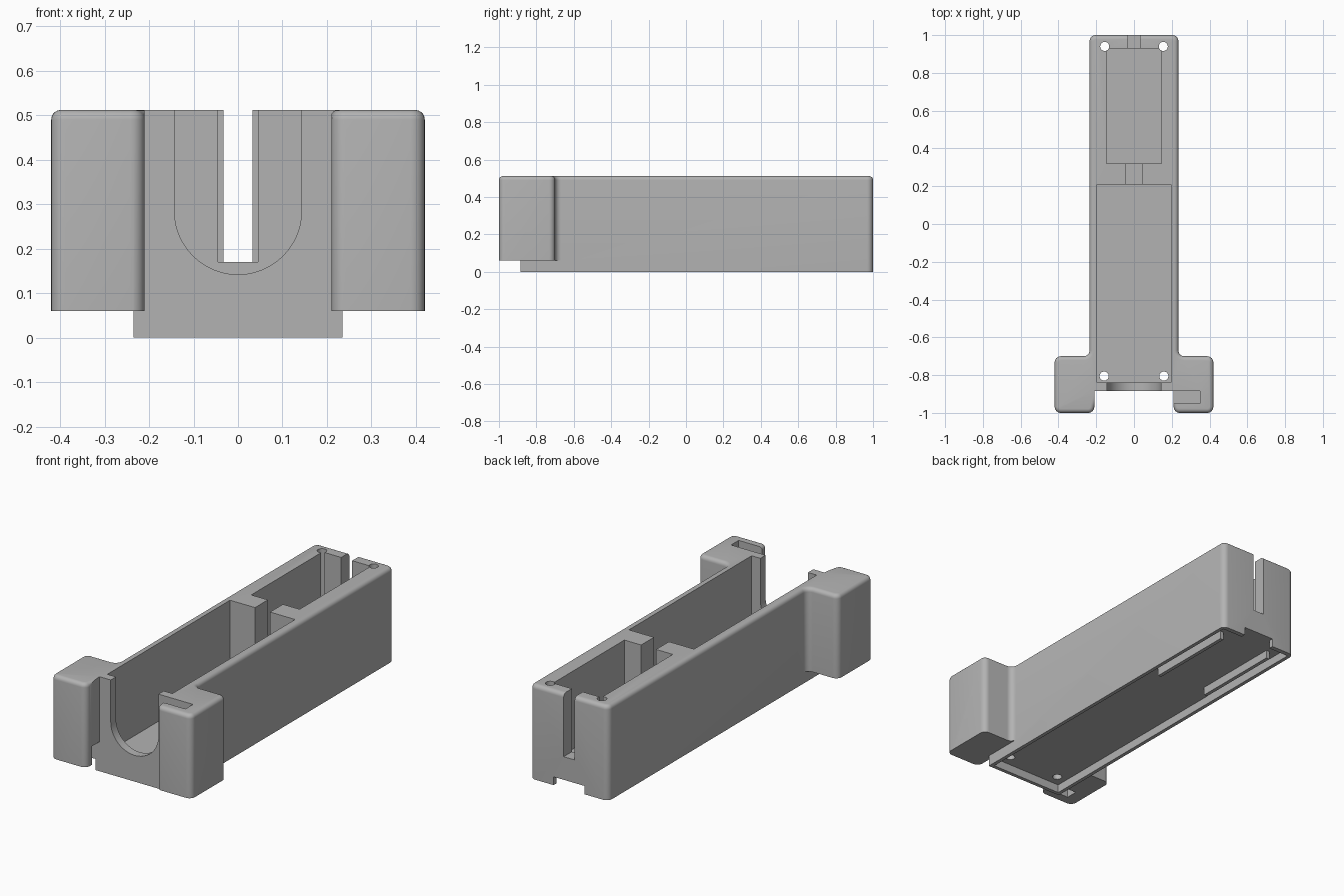
import bpy, bmesh, math

cube = bpy.data.objects.get("Cube")
if cube:
    bpy.data.objects.remove(cube, do_unlink=True)

GREY = (0.45, 0.45, 0.45, 1)
TOP = 0.512
mat = bpy.data.materials.new("plain grey")
mat.use_nodes = True
mat.diffuse_color = GREY
mat.node_tree.nodes["Principled BSDF"].inputs["Base Color"].default_value = GREY


def finish(bm, name):
    bmesh.ops.recalc_face_normals(bm, faces=bm.faces)
    mesh = bpy.data.meshes.new(name)
    bm.to_mesh(mesh)
    bm.free()
    mesh.materials.append(mat)
    obj = bpy.data.objects.new(name, mesh)
    bpy.context.collection.objects.link(obj)
    return obj


def prism(points, direction):
    """Extrude a closed outline along a direction."""
    bm = bmesh.new()
    face = bm.faces.new([bm.verts.new(p) for p in points])
    ext = bmesh.ops.extrude_face_region(bm, geom=[face])["geom"]
    verts = [g for g in ext if isinstance(g, bmesh.types.BMVert)]
    bmesh.ops.translate(bm, verts=verts, vec=direction)
    return bm


def box(name, x0, x1, y0, y1, z0, z1):
    pts = [(x0, y0, z0), (x1, y0, z0), (x1, y1, z0), (x0, y1, z0)]
    return finish(prism(pts, (0, 0, z1 - z0)), name)


def combine(body, tool, operation="DIFFERENCE"):
    """Apply a boolean and remove the tool."""
    tool.hide_render = True
    mod = body.modifiers.new("join", "BOOLEAN")
    mod.operation = operation
    mod.solver = "EXACT"
    mod.object = tool
    bpy.context.view_layer.objects.active = body
    bpy.ops.object.modifier_apply(modifier=mod.name)
    bpy.data.objects.remove(tool, do_unlink=True)


# Shell: T-shaped outline with rounded corners
half = [(0.21, -0.885), (0.21, -1), (0.42, -1), (0.42, -0.7), (0.235, -0.7), (0.235, 1)]
outline = half + [(-x, y) for x, y in reversed(half)]
bm = prism([(x, y, 0) for x, y in outline], (0, 0, TOP))
upright = [e for e in bm.edges
           if abs(e.verts[0].co.z - e.verts[1].co.z) > 0.1
           and abs(e.verts[0].co.y + 0.885) > 0.01]
bmesh.ops.bevel(bm, geom=upright, offset=0.032, segments=6, profile=0.5, affect="EDGES")


def outer_top(e):
    a, b = e.verts[0].co, e.verts[1].co
    inner = all(abs(v.x) < 0.2105 and v.y < -0.8 for v in (a, b))
    return min(a.z, b.z) > TOP - 0.001 and not inner


bmesh.ops.bevel(bm, geom=[e for e in bm.edges if outer_top(e)],
                offset=0.022, segments=5, profile=0.5, affect="EDGES")
housing = finish(bm, "housing")

# Front blocks stop above the ground
for s in (-1, 1):
    for xa, yb in ((0.235, -0.6), (0.15, -0.885)):
        x0, x1 = sorted((s * xa, s * 0.5))
        combine(housing, box("block_cutter", x0, x1, -1.1, yb, -0.1, 0.06))

# Compartments, wire slots, underside recess and rear notch
for cut in (
    (-0.195, 0.195, -0.84, 0.21, 0.09, 1),
    (-0.145, 0.145, 0.32, 0.93, 0.09, 1),
    (-0.045, 0.045, 0.15, 0.4, 0.17, 1),
    (-0.033, 0.033, 0.9, 1.1, 0.17, 1),
    (-0.215, 0.215, -0.865, 0.975, -0.1, 0.045),
    (-0.093, 0.093, 0.9, 1.1, -0.1, 0.045),
    (0.15, 0.35, -0.95, -0.885, 0.41, 1),
    (-0.35, -0.15, -0.95, -0.885, -0.1, 0.16),
):
    combine(housing, box("pocket_cutter", *cut))

# U-shaped opening in the front wall
R = 0.143
arc = [(R * math.cos(math.pi * i / 24), -0.95, 0.285 - R * math.sin(math.pi * i / 24))
       for i in range(25)]
u_points = [(R, -0.95, 1)] + arc + [(-R, -0.95, 1)]
combine(housing, finish(prism(u_points, (0, 0.2, 0)), "u_cutter"))

# Underside rails
for s in (-1, 1):
    x0, x1 = sorted((s * 0.145, s * 0.165))
    combine(housing, box("rail", x0, x1, 0.39, 0.89, 0, 0.06), "UNION")

# Screw holes
for x, y in ((-0.155, 0.94), (0.155, 0.94), (-0.158, -0.805), (0.158, -0.805)):
    ring = [(x + 0.024 * math.cos(i * math.tau / 24),
             y + 0.024 * math.sin(i * math.tau / 24), -0.2) for i in range(24)]
    combine(housing, finish(prism(ring, (0, 0, 1.2)), "hole_cutter"))

bpy.ops.object.select_all(action="DESELECT")
housing.select_set(True)
bpy.context.view_layer.objects.active = housing
bpy.ops.object.shade_smooth_by_angle(angle=math.radians(30))
